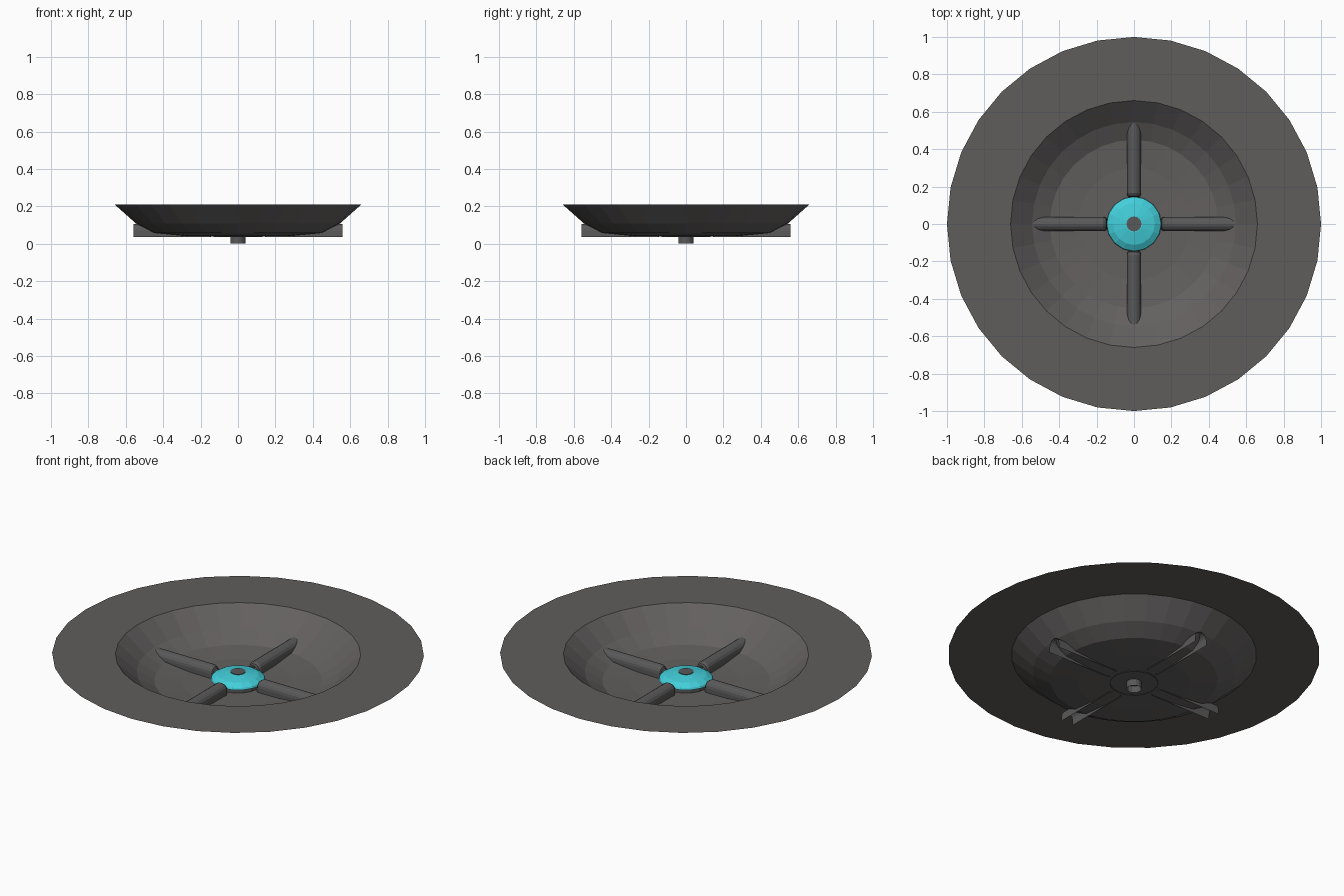
import bpy, bmesh, math
from mathutils import Matrix

if "Cube" in bpy.data.objects:
    bpy.data.objects.remove(bpy.data.objects["Cube"])


def material(name, rgb):
    m = bpy.data.materials.new(name)
    m.diffuse_color = (*rgb, 1)
    m.use_nodes = True
    m.node_tree.nodes["Principled BSDF"].inputs["Base Color"].default_value = m.diffuse_color
    return m


RIM = material("rim grey", (0.115, 0.111, 0.106))
BOWL = material("bowl grey", (0.125, 0.117, 0.115))
METAL = material("spoke grey", (0.10, 0.10, 0.10))
CYAN = material("cyan", (0.055, 0.62, 0.70))


def finish(name, bm, mat, recalc=True):
    if recalc:
        bmesh.ops.recalc_face_normals(bm, faces=bm.faces)
    me = bpy.data.meshes.new(name)
    bm.to_mesh(me)
    bm.free()
    me.materials.append(mat)
    ob = bpy.data.objects.new(name, me)
    bpy.context.collection.objects.link(ob)
    return ob


def lathe(name, profile, sides, mat, cap_end=False):
    """Spin (radius, z) points, listed outside-in, into an open sheet."""
    bm = bmesh.new()
    rings = []
    for r, z in profile:
        rings.append([bm.verts.new((r * math.cos(2 * math.pi * i / sides),
                                    r * math.sin(2 * math.pi * i / sides), z))
                      for i in range(sides)])
    for a, b in zip(rings, rings[1:]):
        for i in range(sides):
            j = (i + 1) % sides
            bm.faces.new((a[i], a[j], b[j], b[i]))
    if cap_end:
        bm.faces.new(rings[-1])
    return finish(name, bm, mat, recalc=False)


# Flat rim and thin dished bowl
lathe("rim", [(1.0, 0.21), (0.66, 0.21)], 32, RIM)
lathe("bowl", [(0.66, 0.21), (0.545, 0.108), (0.45, 0.057), (0.30, 0.042), (0.15, 0.04)],
      32, BOWL, cap_end=True)

# Hub: grey collar, cyan dome and central spindle that pokes out below
lathe("hub_collar", [(0.13, 0.035), (0.13, 0.066)], 16, METAL, cap_end=True)
lathe("hub_dome", [(0.135, 0.06), (0.147, 0.066), (0.142, 0.076), (0.112, 0.094), (0.045, 0.107)],
      16, CYAN, cap_end=True)
lathe("spindle", [(0.04, 0.0), (0.04, 0.110)], 16, METAL, cap_end=True)

# Four hollow arched spokes, open underneath and at the outer end
STEPS = 8
for k, side in enumerate(("right", "back", "left", "front")):
    bm = bmesh.new()
    rows = []
    for x, s in ((0.145, 0.72), (0.150, 0.88), (0.165, 1.0), (0.56, 1.0)):
        row = [bm.verts.new((x, 0.038 * s, 0.036))]
        for i in range(STEPS + 1):
            a = math.pi * i / STEPS
            row.append(bm.verts.new((x, 0.038 * s * math.cos(a),
                                     0.036 + (0.031 + 0.038 * math.sin(a)) * s)))
        row.append(bm.verts.new((x, -0.038 * s, 0.036)))
        rows.append(row)
    for a, b in zip(rows, rows[1:]):
        for i in range(len(a) - 1):
            bm.faces.new((a[i], b[i], b[i + 1], a[i + 1]))
    bm.transform(Matrix.Rotation(k * math.pi / 2, 4, "Z"))
    bm.normal_update()
    # make the arch face outward (its crown points up)
    if sum(f.normal.z * f.calc_area() for f in bm.faces) < 0:
        bmesh.ops.reverse_faces(bm, faces=bm.faces)
    finish("spoke_" + side, bm, METAL, recalc=False)
